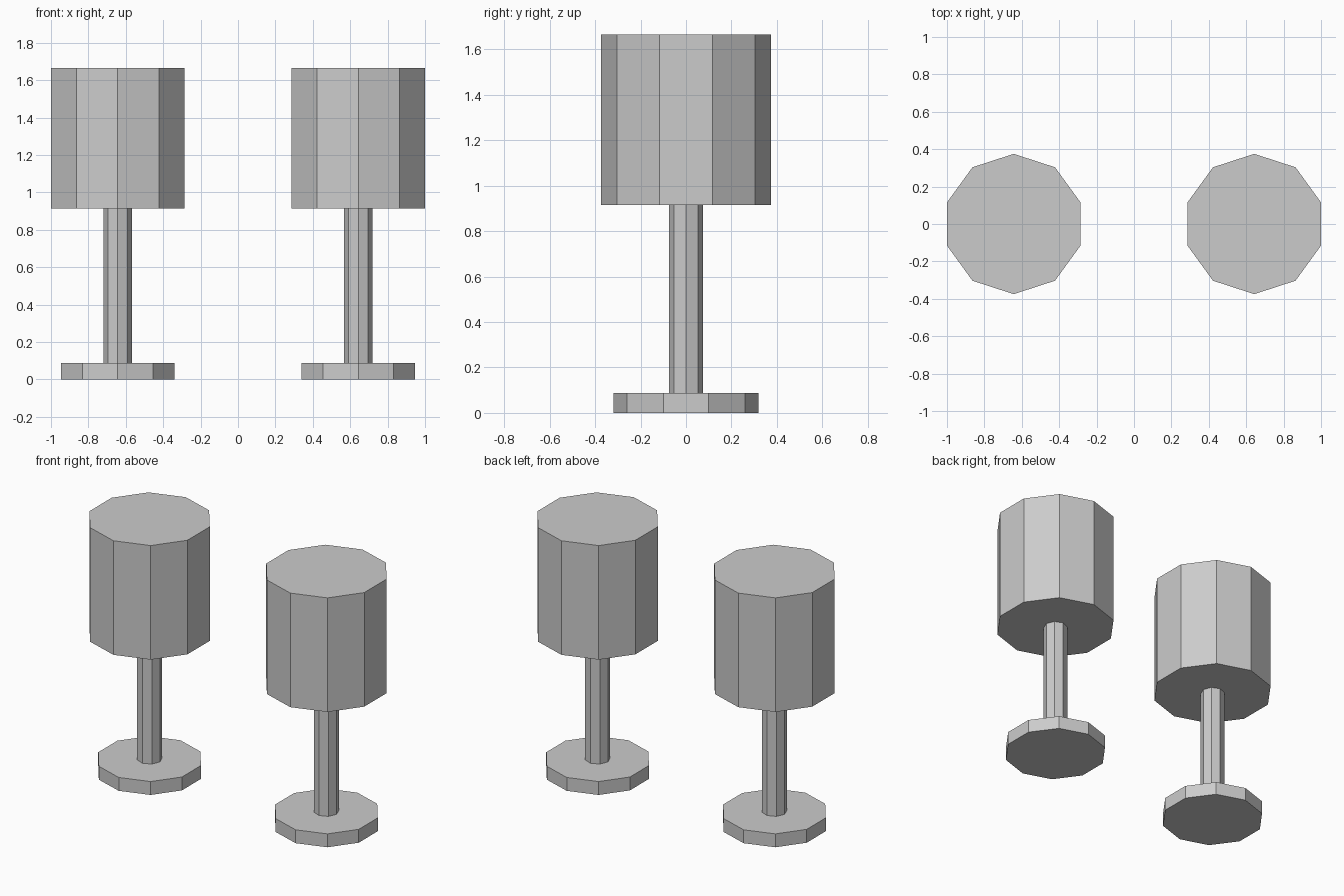
import bpy
import bmesh
from math import cos, sin, tau

if "Cube" in bpy.data.objects:
    bpy.data.objects.remove(bpy.data.objects["Cube"])


def prism(name, sides, radius, x, z0, z1):
    """Closed upright prism with one corner pointing to +y."""
    bm = bmesh.new()
    ring = [bm.verts.new((radius * sin(tau * i / sides), radius * cos(tau * i / sides), z0))
            for i in range(sides)]
    bottom = bm.faces.new(ring)
    top = bmesh.ops.extrude_face_region(bm, geom=[bottom], use_keep_orig=True)
    bmesh.ops.translate(bm, vec=(0, 0, z1 - z0),
                        verts=[g for g in top["geom"] if isinstance(g, bmesh.types.BMVert)])
    bmesh.ops.recalc_face_normals(bm, faces=bm.faces)
    mesh = bpy.data.meshes.new(name)
    bm.to_mesh(mesh)
    bm.free()
    obj = bpy.data.objects.new(name, mesh)
    obj.location.x = x
    bpy.context.collection.objects.link(obj)
    return obj


# A matching pair of table lamps
for side, x in (("left", -0.643), ("right", 0.643)):
    prism(f"{side}_lamp_base", 10, 0.32, x, 0.0, 0.088)
    prism(f"{side}_lamp_stem", 8, 0.075, x, 0.088, 0.915)
    prism(f"{side}_lamp_shade", 10, 0.375, x, 0.915, 1.665)
